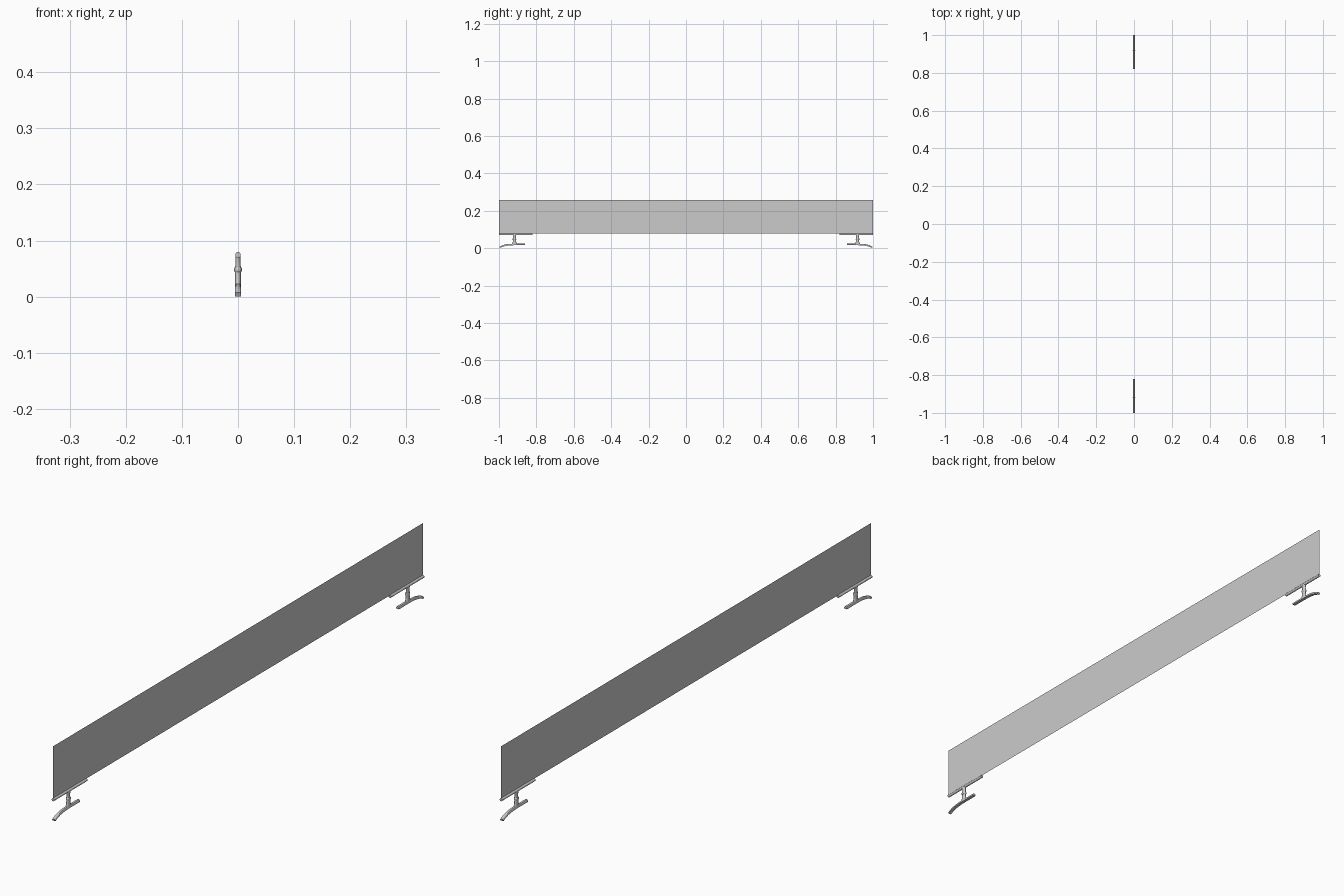
import bpy, bmesh, math
from mathutils import Vector

if "Cube" in bpy.data.objects:
    bpy.data.objects.remove(bpy.data.objects["Cube"])

def loft(name, rings, smooth=40, mirror=True):
    """Skin a list of closed rings, cap both ends, mirror to the other end."""
    bm = bmesh.new()
    vs = [[bm.verts.new(p) for p in r] for r in rings]
    n = len(vs[0])
    for a, b in zip(vs, vs[1:]):
        for i in range(n):
            bm.faces.new((a[i], a[(i + 1) % n], b[(i + 1) % n], b[i]))
    bm.faces.new(vs[0])
    bm.faces.new(vs[-1])
    bmesh.ops.recalc_face_normals(bm, faces=bm.faces)
    me = bpy.data.meshes.new(name)
    bm.to_mesh(me)
    bm.free()
    ob = bpy.data.objects.new(name, me)
    bpy.context.collection.objects.link(ob)
    if mirror:
        m = ob.modifiers.new("both_ends", 'MIRROR')
        m.use_axis = (False, True, False)
    bpy.ops.object.select_all(action='DESELECT')
    bpy.context.view_layer.objects.active = ob
    ob.select_set(True)
    bpy.ops.object.shade_smooth_by_angle(angle=math.radians(smooth))
    return ob

def oval(y, z, rx, ry, n=20):
    return [(rx * math.cos(2 * math.pi * i / n), y + ry * math.sin(2 * math.pi * i / n), z)
            for i in range(n)]

# thin banner panel
me = bpy.data.meshes.new("panel")
me.from_pydata([(0, -1, 0.078), (0, 1, 0.078), (0, 1, 0.257), (0, -1, 0.257)], [], [(0, 1, 2, 3)])
bpy.context.collection.objects.link(bpy.data.objects.new("panel", me))

# round clamp rail under each end of the panel
R = 0.005
loft("rail", [[(R * math.cos(t * math.pi / 8), y, 0.0745 + R * math.sin(t * math.pi / 8))
               for t in range(16)] for y in (-1.0, -0.82)])

# post, flaring into the foot
Y = -0.917
loft("post", [oval(Y, z, rx, ry) for z, rx, ry in (
    (0.018, 0.0055, 0.017), (0.024, 0.0054, 0.012), (0.034, 0.0052, 0.009),
    (0.048, 0.0050, 0.0075), (0.062, 0.0048, 0.0075), (0.073, 0.0045, 0.010))])

# collar around the post
loft("collar", [oval(Y, z, 0.0068 - d, 0.0095 - d) for z, d in (
    (0.044, 0.001), (0.0455, 0), (0.0505, 0), (0.052, 0.001))])

# foot: flat inside, bending down to the ground at the outer end
path = [Vector(p) for p in ((-0.996, 0.004), (-0.988, 0.0085), (-0.978, 0.0125), (-0.966, 0.0158),
                            (-0.952, 0.0182), (-0.936, 0.0195), (-0.917, 0.020), (-0.862, 0.020))]
profile = [(-0.0055, -0.004), (0.0055, -0.004), (0.0055, 0.001),
           (0.0035, 0.0035), (0, 0.0042), (-0.0035, 0.0035), (-0.0055, 0.001)]
rings = []
for i, p in enumerate(path):
    t = (path[min(i + 1, len(path) - 1)] - path[max(i - 1, 0)]).normalized()
    rings.append([(x, p.x - t.y * h, p.y + t.x * h) for x, h in profile])
loft("foot", rings)
